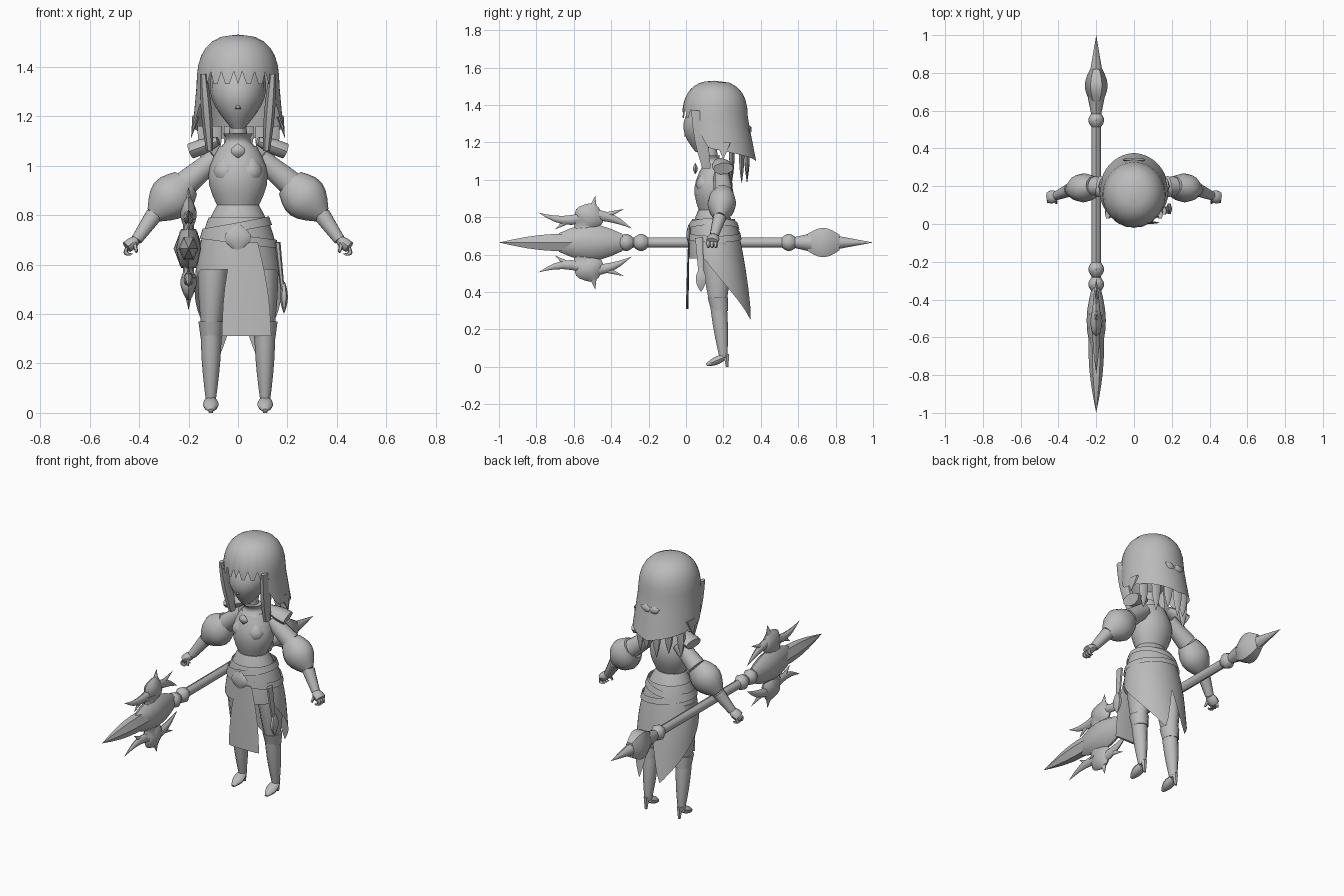
import bpy, bmesh
from math import sin, cos, pi, radians, degrees, sqrt
from mathutils import Vector

default_cube = bpy.data.objects.get("Cube")
if default_cube:
    bpy.data.objects.remove(default_cube)

grey = bpy.data.materials.new("plain grey")
grey.use_nodes = True
tone = (0.5, 0.5, 0.5, 1)
grey.diffuse_color = tone
grey.node_tree.nodes["Principled BSDF"].inputs["Base Color"].default_value = tone

AXIS_X, AXIS_Y, AXIS_Z = Vector((1, 0, 0)), Vector((0, 1, 0)), Vector((0, 0, 1))


def finish(name, builder, mirror=False):
    """Turn a bmesh into a smooth shaded object, optionally mirrored left to right."""
    bmesh.ops.remove_doubles(builder, verts=builder.verts, dist=0.0005)
    bmesh.ops.recalc_face_normals(builder, faces=builder.faces)
    mesh = bpy.data.meshes.new(name)
    builder.to_mesh(mesh)
    builder.free()
    mesh.materials.append(grey)
    part = bpy.data.objects.new(name, mesh)
    bpy.context.collection.objects.link(part)
    if mirror:
        part.modifiers.new("mirror", 'MIRROR')
    bpy.ops.object.select_all(action='DESELECT')
    part.select_set(True)
    bpy.context.view_layer.objects.active = part
    bpy.ops.object.shade_smooth_by_angle(angle=radians(45))


def spindle(name, start, end, thick, thin, bulge=0, flat=1, bend=0,
            sides=10, steps=6, level=False, side=AXIS_X, mirror=False):
    """Taper from start to end, swelling in the middle; flat scales the second radius."""
    builder = bmesh.new()
    start, end = Vector(start), Vector(end)
    along = AXIS_Z if level else (end - start).normalized()
    across = (side - along * side.dot(along)).normalized()
    other = along.cross(across)
    rings = []
    for step in range(steps + 1):
        part = step / steps
        swell = sin(pi * part)
        centre = start.lerp(end, part) + other * bend * swell
        radius = thick + (thin - thick) * part + bulge * swell
        turns = [2 * pi * corner / sides for corner in range(sides)]
        rings.append([builder.verts.new(centre + radius * (across * cos(turn) + other * flat * sin(turn)))
                      for turn in turns])
    for lower, upper in zip(rings, rings[1:]):
        for corner in range(sides):
            after = (corner + 1) % sides
            builder.faces.new((lower[corner], lower[after], upper[after], upper[corner]))
    builder.faces.new(rings[0])
    builder.faces.new(rings[-1])
    finish(name, builder, mirror)


def sheet(name, shape, top, hem, columns=48, rows=10, grow=0):
    """Hang hair or cloth round the body; top and hem give heights by angle from the front."""
    builder = bmesh.new()
    grid = []
    for column in range(columns):
        turn = 2 * pi * column / columns
        start, end = top(turn), hem(turn)
        strip = []
        for row in range(rows + 1):
            height = start + (end - start) * (row / rows) ** 1.6
            middle, wide, deep = shape(height)
            strip.append(builder.verts.new(((wide + grow) * sin(turn), middle - (deep + grow) * cos(turn), height)))
        grid.append(strip)
    for column in range(columns):
        left, right = grid[column], grid[(column + 1) % columns]
        for row in range(rows):
            builder.faces.new((left[row], right[row], right[row + 1], left[row + 1]))
    finish(name, builder)


def from_front(turn):
    return degrees(min(turn, 2 * pi - turn))


# Head and face
spindle("head", (0, .08, 1.15), (0, .15, 1.4), thick=.025, thin=.1, bulge=.045, flat=1.2, sides=16, steps=8, level=True)
spindle("nose", (0, .02, 1.3), (0, 0, 1.23), thick=.004, thin=.012, sides=6)
spindle("neck", (0, .13, 1.19), (0, .14, 1.06), thick=.035, thin=.036, level=True)

# Hair: a rounded dome flaring into a bob, with a notched fringe
CROWN, BROW = 1.53, 1.33


def hair_shape(height):
    rise = max(0, (height - BROW) / (CROWN - BROW))
    drop = max(0, BROW - height)
    wide = .167 * max(0, 1 - rise ** 2.5) ** .4 + drop * .09
    return .155 + drop * .1, wide, wide * 1.05


def hair_hem(turn):
    angle = from_front(turn)
    if angle < 48:
        notch = round(angle / 6) % 3 == 1
        return BROW + .05 * notch
    if angle < 75:
        return BROW - (angle - 48) * .006
    return 1.17 - (angle - 75) * .0007


sheet("hair", hair_shape, lambda turn: CROWN, hair_hem, columns=60)
spindle("side_lock", (.14, .05, 1.37), (.115, .11, 1.06), thick=.014, thin=.014, bulge=.008, flat=1.8,
        sides=6, level=True, mirror=True)
spindle("side_hair_tip", (.17, .2, 1.2), (.19, .2, 1.11), thick=.015, thin=0, flat=3, sides=6, mirror=True)
for spike in range(6):
    angle = radians(24 * (spike - 2.5))
    x, y = .16 * sin(angle), .16 + .17 * cos(angle)
    spindle("hair_spike", (x, y, 1.16), (x, y, .98 + .03 * (spike % 2)), thick=.03, thin=0, bulge=.01,
            flat=.5, sides=5)
spindle("hair_bow", (0, .34, 1.26), (.06, .34, 1.28), thick=.01, thin=.004, bulge=.015, flat=.5,
        sides=6, side=AXIS_Z, mirror=True)

# Torso
waist = (0, .14, .84)
spindle("ribs", (0, .155, 1.08), waist, thick=.075, thin=.085, bulge=.04, flat=.85, sides=16, level=True)
spindle("hips", waist, (0, .16, .62), thick=.085, thin=.13, bulge=.025, flat=.88, sides=16, level=True)
spindle("bust", (.05, .1, 1.03), (.05, .1, .92), thick=.02, thin=.02, bulge=.03, flat=.95, level=True, mirror=True)
spindle("collar", (0, .13, 1.13), (0, .15, 1.07), thick=.06, thin=.08, bulge=-.02, flat=.85, sides=12, level=True)
spindle("shoulder_cap", (.08, .18, 1.1), (.19, .2, 1.06), thick=.03, thin=.055, bulge=.01, flat=.6,
        side=AXIS_Y, mirror=True)
spindle("chest_brooch", (0, .05, 1.09), (0, .05, 1.03), thick=0, thin=0, bulge=.03, flat=.5, sides=6)

# Arms with puffed sleeves and curled hands
shoulder, sleeve_top, cuff = (.09, .19, 1.03), (.21, .2, .93), (.34, .18, .8)
wrist, knuckles = (.41, .15, .7), (.45, .14, .67)
spindle("upper_arm", shoulder, sleeve_top, thick=.042, thin=.054, side=AXIS_Y, mirror=True)
spindle("puffed_sleeve", sleeve_top, cuff, thick=.052, thin=.03, bulge=.035, flat=1.2, sides=12, side=AXIS_Y, mirror=True)
spindle("forearm", cuff, wrist, thick=.036, thin=.024, side=AXIS_Y, mirror=True)
spindle("palm", wrist, knuckles, thick=.024, thin=.032, bulge=.006, flat=.75, side=AXIS_Y, mirror=True)
for offset in (-.02, 0, .02):
    knuckle = Vector(knuckles) + AXIS_Y * offset
    fingertip = knuckle + Vector((-.02, 0, -.03))
    spindle("finger", knuckle, fingertip, thick=.012, thin=.008, bend=.015, sides=5, side=AXIS_Y, mirror=True)
spindle("thumb", (.42, .13, .69), (.41, .11, .65), thick=.012, thin=.006, sides=5, side=AXIS_Y, mirror=True)

# Legs and heeled boots
hip, knee, ankle, toe = (.095, .16, .68), (.108, .17, .37), (.11, .2, .05), (.11, .11, .01)
spindle("thigh", hip, knee, thick=.065, thin=.043, bulge=.007, flat=1.25, level=True, mirror=True)
spindle("shin", knee, ankle, thick=.043, thin=.02, bulge=.006, flat=1.1, level=True, mirror=True)
spindle("boot_cuff", knee, (.108, .18, .3), thick=.052, thin=.043, flat=1.1, level=True, mirror=True)
spindle("foot", ankle, toe, thick=.025, thin=.01, bulge=.014, flat=.7, mirror=True)
spindle("boot_heel", (.11, .215, .07), (.11, .22, 0), thick=.018, thin=.008, sides=6, level=True, mirror=True)


# Skirt with long split tails, sashes and hanging front panel
def skirt_shape(height):
    drop = max(0, .81 - height)
    taper = max(0, (height - .5) / .3)
    return .145 + drop * .07, .175 - .06 * taper ** 2, .1 + .1 * sqrt(drop)


def skirt_hem(turn):
    angle = from_front(turn)
    if angle > 160:
        return .24 + (angle - 160) * .0135
    return .58 - max(0, angle - 65) * .0036


sheet("skirt", skirt_shape, lambda turn: .79, skirt_hem)
for middle, slope in ((.77, .025), (.72, -.02)):
    sheet("sash", skirt_shape, lambda turn: middle + slope * sin(turn),
          lambda turn: middle - .035 + slope * sin(turn), rows=2, grow=.008)
spindle("front_panel", (.03, .015, .69), (.035, .006, .31), thick=.05, thin=.1, bulge=.012, flat=.07, level=True)
spindle("belt_plate", (0, .015, .76), (0, .015, .65), thick=.01, thin=0, bulge=.05, flat=.25)
spindle("hip_ribbon", (.16, .07, .69), (.18, .08, .5), thick=.012, thin=.008, flat=2, sides=6)
spindle("hip_tassel", (.186, .08, .53), (.186, .08, .4), thick=.004, thin=0, bulge=.014, flat=2, sides=6)

# Polearm lying beside the right hip
pole = Vector((-.2, 0, .665))


def on_pole(y, rise=0):
    return pole + Vector((0, y, rise))


def pole_part(name, front, back, thick, thin, bulge=0, flat=1.1, sides=8):
    spindle(name, on_pole(front), on_pole(back), thick, thin, bulge, flat, sides=sides)


pole_part("shaft", -.5, .6, thick=.024, thin=.024)
for front in (-.36, -.28, .51):
    pole_part("shaft_knob", front, front + .08, thick=.022, thin=.022, bulge=.02)
pole_part("pommel_neck", .56, .67, thick=.022, thin=.045)
pole_part("pommel_bulb", .65, .82, thick=.035, thin=.032, bulge=.027, flat=1.5, sides=6)
pole_part("pommel_spike", .8, 1, thick=.034, thin=0)
pole_part("blade", -1, -.55, thick=0, thin=.04, bulge=.016, flat=1.3, sides=6)
pole_part("guard_core", -.68, -.34, thick=.026, thin=.024, bulge=.026, flat=1.9)

# Guard ornaments above and below the pole
for flip in (1, -1):
    def guard_part(name, front, rise, back, end_rise, thick, thin, bulge=0, flat=1.4, bend=0):
        spindle(name, on_pole(front, flip * rise), on_pole(back, flip * end_rise), thick, thin, bulge, flat,
                flip * bend, sides=8)

    guard_part("guard_neck", -.54, .04, -.54, .12, thick=.032, thin=.028, bulge=-.008, flat=2.6)
    guard_part("guard_wing", -.54, .09, -.49, .2, thick=.02, thin=.01, bulge=.018, flat=2.4)
    guard_part("guard_spike", -.5, .17, -.485, .25, thick=.018, thin=0)
    guard_part("front_horn", -.52, .14, -.79, .16, thick=.022, thin=0, bulge=.005, bend=-.03)
    guard_part("front_barb", -.63, .12, -.7, .07, thick=.014, thin=0)
    guard_part("rear_horn", -.5, .15, -.29, .075, thick=.022, thin=0, bulge=.004, bend=-.015)
    guard_part("rear_barb", -.44, .14, -.33, .18, thick=.014, thin=0)
